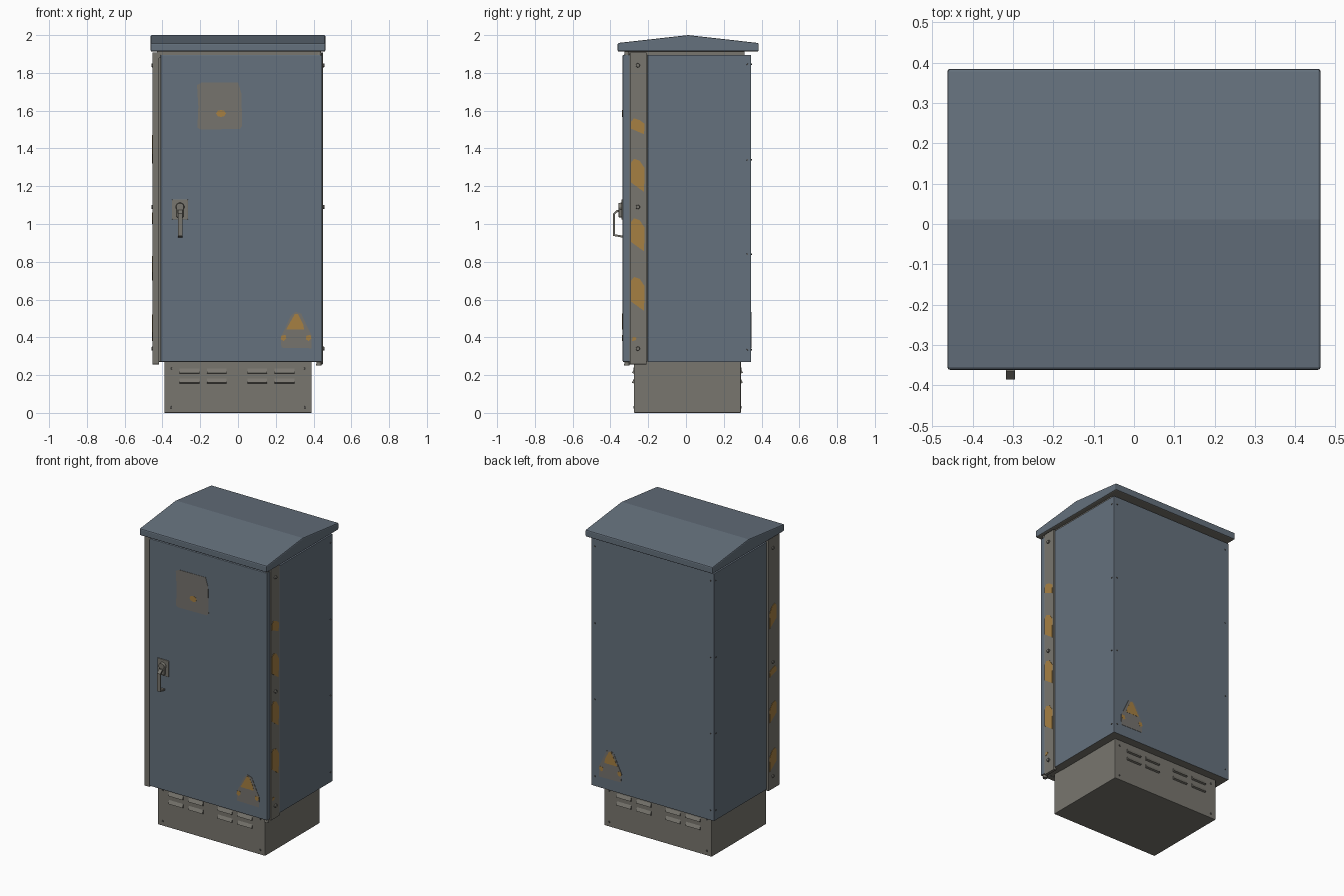
import bpy, bmesh, math
from mathutils import Vector

cube = bpy.data.objects.get("Cube")
if cube:
    bpy.data.objects.remove(cube, do_unlink=True)


def material(name, rgb):
    m = bpy.data.materials.new(name)
    m.use_nodes = True
    colour = (*rgb, 1)
    m.diffuse_color = colour
    m.node_tree.nodes["Principled BSDF"].inputs["Base Color"].default_value = colour
    return m


BLUE = material("blue grey paint", (0.13, 0.165, 0.205))
METAL = material("bare grey metal", (0.19, 0.182, 0.158))
FADED = material("faded sticker", (0.18, 0.172, 0.155))
ORANGE = material("worn orange", (0.38, 0.215, 0.055))
DARK = material("dark steel", (0.1, 0.098, 0.09))


def finish(name, bm, mat, bevel=0.0, under=None):
    bmesh.ops.recalc_face_normals(bm, faces=bm.faces)
    mesh = bpy.data.meshes.new(name)
    mesh.materials.append(mat)
    if under:  # downward faces are left unpainted
        mesh.materials.append(under)
        for f in bm.faces:
            if f.normal.z < -0.5:
                f.material_index = 1
    bm.to_mesh(mesh)
    bm.free()
    ob = bpy.data.objects.new(name, mesh)
    bpy.context.collection.objects.link(ob)
    if bevel:
        mod = ob.modifiers.new("soft edges", "BEVEL")
        mod.width = bevel
        mod.segments = 2
    return ob


def prism(name, pts, axis, a, b, mat, bevel=0.0, under=None):
    """Extrude a profile, drawn as (y, z) or (x, z), along axis x or y."""
    place = (lambda p, d: (d, *p)) if axis == "x" else (lambda p, d: (p[0], d, p[1]))
    bm = bmesh.new()
    face = bm.faces.new([bm.verts.new(place(p, a)) for p in pts])
    new = bmesh.ops.extrude_face_region(bm, geom=[face])["geom"]
    shift = Vector(place((0, 0), b - a))
    bmesh.ops.translate(bm, vec=shift, verts=[v for v in new if isinstance(v, bmesh.types.BMVert)])
    return finish(name, bm, mat, bevel, under)


def box(name, x, y, z, mat, bevel=0.0, under=None):
    pts = [(y[0], z[0]), (y[1], z[0]), (y[1], z[1]), (y[0], z[1])]
    return prism(name, pts, "x", x[0], x[1], mat, bevel, under)


def bolt(name, pos, direction, r, depth, mat, sides=8):
    bm = bmesh.new()
    bmesh.ops.create_cone(bm, cap_ends=True, segments=sides, radius1=r, radius2=r * 0.8, depth=depth)
    ob = finish(name, bm, mat)
    ob.location = pos
    ob.rotation_euler = Vector(direction).to_track_quat("Z", "Y").to_euler()
    return ob


# Plinth
box("plinth", (-0.39, 0.39), (-0.275, 0.29), (0, 0.275), METAL, 0.003)

# Louvres and corner screws on front and back of the plinth
for side, face, out in (("front", -0.275, -1), ("back", 0.29, 1)):
    for z in (0.22, 0.168):
        for x in (-0.257, -0.112, 0.101, 0.246):
            hood = [(face, z + 0.014), (face + out * 0.011, z - 0.008), (face, z - 0.012)]
            prism(side + "_louvre", hood, "x", x - 0.052, x + 0.052, METAL)
    for x in (-0.355, 0.355):
        for z in (0.03, 0.235):
            bolt(side + "_plinth_screw", (x, face, z), (0, out, 0), 0.007, 0.008, DARK)

# Cabinet body, front frame and collar below the roof
box("cabinet_body", (-0.445, 0.445), (-0.203, 0.345), (0.27, 1.895), BLUE, 0.002, METAL)
box("front_frame", (-0.436, 0.436), (-0.3, -0.2), (0.272, 1.895), METAL)
box("roof_collar", (-0.43, 0.43), (-0.325, 0.31), (1.88, 1.925), METAL)

# Door
box("door", (-0.41, 0.445), (-0.335, -0.298), (0.27, 1.895), BLUE, 0.004, METAL)

# Side strips; the one by the lock wraps round to the front
box("left_strip", (0.43, 0.449), (-0.296, -0.209), (0.257, 1.908), METAL, 0.002)
box("right_strip", (-0.453, -0.417), (-0.325, -0.209), (0.257, 1.908), METAL, 0.002)
for s in (-1, 1):
    for z in (0.34, 1.09, 1.84):
        bolt("strip_bolt", (s * 0.452, -0.255, z), (s, 0, 0), 0.012, 0.014, METAL, 10)

# Rivets on the side panels and back
for z in (0.335, 0.84, 1.34, 1.845):
    for s in (-1, 1):
        bolt("side_rivet", (s * 0.445, 0.325, z), (s, 0, 0), 0.005, 0.007, DARK)
        bolt("back_rivet", (s * 0.42, 0.345, z), (0, 1, 0), 0.005, 0.007, DARK)

# Door hinge pins
for z in (0.262, 1.9):
    bolt("hinge_pin", (0.428, -0.313, z), (0, 0, 1), 0.015, 0.024, METAL, 12)

# Pitched roof
gable = [(-0.362, 1.913), (0.385, 1.913), (0.385, 1.958), (0.011, 2.0), (-0.362, 1.958)]
prism("roof", gable, "x", -0.463, 0.463, BLUE, 0.007, METAL)

# Lock plate and swing handle
box("lock_plate", (-0.349, -0.265), (-0.342, -0.333), (1.024, 1.13), METAL, 0.003)
bolt("lock_boss", (-0.307, -0.346, 1.09), (0, -1, 0), 0.025, 0.024, METAL, 16)
box("lock_latch", (-0.325, -0.289), (-0.357, -0.338), (1.035, 1.085), METAL, 0.004)
lever = [(-0.34, 1.075), (-0.366, 1.075), (-0.386, 1.055), (-0.386, 0.937), (-0.336, 0.928),
         (-0.336, 0.939), (-0.377, 0.945), (-0.377, 1.05), (-0.362, 1.064), (-0.34, 1.064)]
prism("handle_lever", lever, "x", -0.318, -0.295, METAL)

# Worn square sticker on the door
patch = [(-0.215, 1.51), (-0.2, 1.5), (0.01, 1.503), (0.022, 1.52), (0.018, 1.69),
         (0.0, 1.75), (-0.195, 1.748), (-0.217, 1.735), (-0.21, 1.62)]
prism("square_sticker", patch, "y", -0.337, -0.334, FADED)
spot = [(-0.09 + 0.026 * math.cos(t * math.pi / 4), 1.585 + 0.019 * math.sin(t * math.pi / 4))
        for t in range(8)]
prism("sticker_spot", spot, "y", -0.338, -0.334, ORANGE)

# Worn warning triangles on door and back
worn = [(0.23, 0.345), (0.388, 0.342), (0.39, 0.41), (0.37, 0.45), (0.335, 0.525),
        (0.305, 0.535), (0.28, 0.515), (0.25, 0.45), (0.225, 0.4)]
tip = [(0.255, 0.442), (0.35, 0.442), (0.345, 0.47), (0.318, 0.522), (0.302, 0.525), (0.275, 0.478)]
for side, face, out in (("front", -0.335, -1), ("back", 0.345, 1)):
    prism(side + "_warning_sticker", worn, "y", face, face + out * 0.002, FADED)
    prism(side + "_warning_tip", tip, "y", face, face + out * 0.003, ORANGE)
    for x in (0.242, 0.374):
        fleck = [(x - 0.015, 0.39), (x, 0.38), (x + 0.014, 0.395), (x + 0.01, 0.412), (x - 0.012, 0.41)]
        prism(side + "_warning_fleck", fleck, "y", face, face + out * 0.003, ORANGE)

# Worn slanted hazard marks on the side strips
marks = {1: [(0.54, 0.72), (0.855, 1.03), (1.17, 1.345), (1.475, 1.56)],
         -1: [(0.38, 0.52), (0.7, 0.83), (1.0, 1.06), (1.32, 1.47)]}
for s, spans in marks.items():
    x = 0.449 if s > 0 else -0.453
    for low, high in spans:
        cut = min(0.05, (high - low) * 0.35)
        mark = [(-0.291, low + cut), (-0.222, low), (-0.219, high - cut), (-0.245, high - 0.01),
                (-0.275, high), (-0.291, high - 0.02)]
        prism("hazard_mark", mark, "x", x, x + s * 0.002, ORANGE)
prism("hazard_fleck", [(-0.285, 0.38), (-0.265, 0.385), (-0.262, 0.4), (-0.284, 0.402)],
      "x", 0.449, 0.451, ORANGE)
